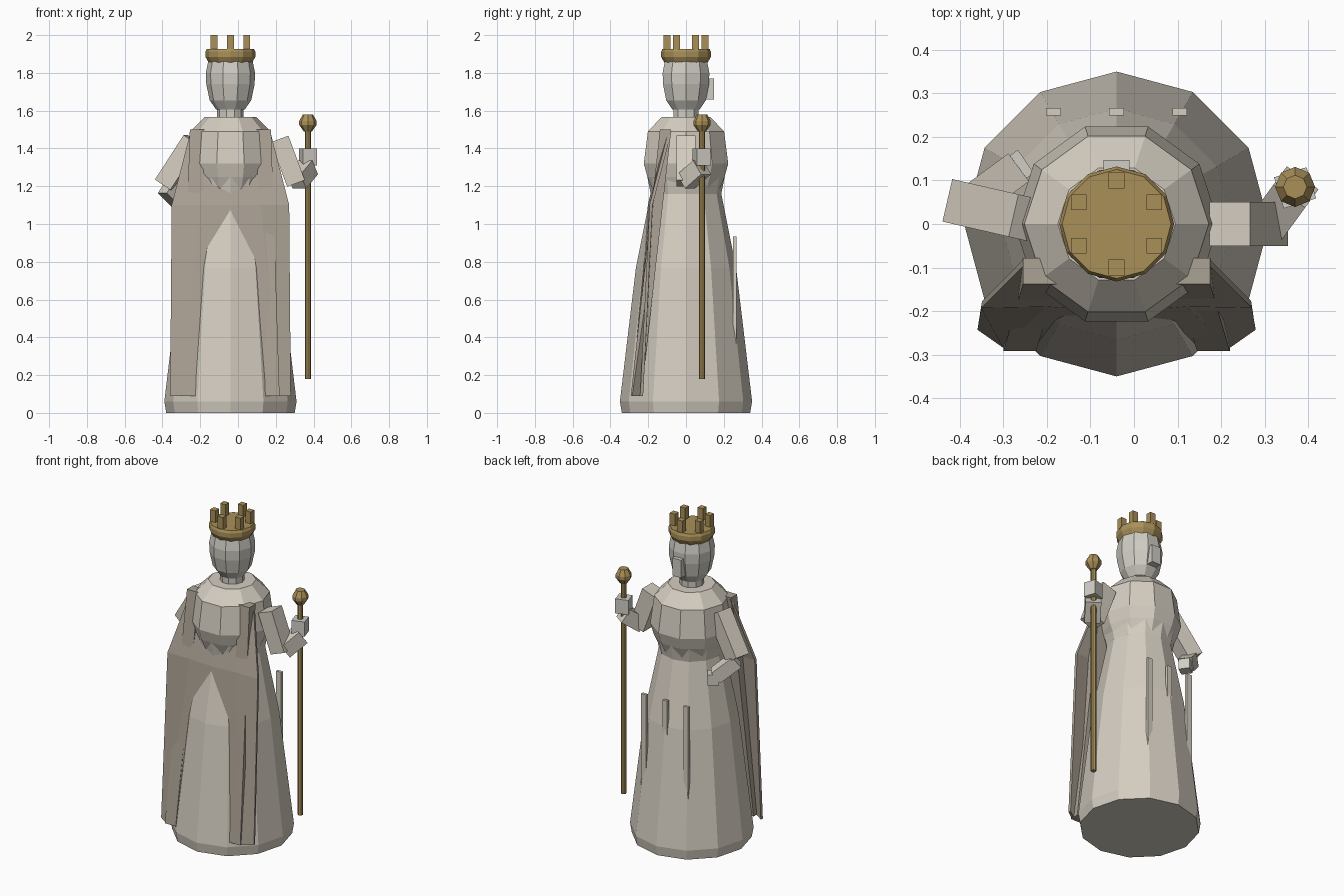
import bpy, bmesh, math
from mathutils import Vector

if "Cube" in bpy.data.objects:
    bpy.data.objects.remove(bpy.data.objects["Cube"])

CX = -0.04  # body axis


def material(name, rgb):
    m = bpy.data.materials.new(name)
    m.diffuse_color = (*rgb, 1)
    m.use_nodes = True
    m.node_tree.nodes["Principled BSDF"].inputs["Base Color"].default_value = m.diffuse_color
    return m


ROBE = material("robe stone", (0.66, 0.61, 0.53))
SKIN = material("skin stone", (0.63, 0.61, 0.55))
CAPE = material("cape stone", (0.41, 0.36, 0.30))
GOLD = material("gold", (0.40, 0.28, 0.10))


def finish(name, bm, mat):
    bmesh.ops.recalc_face_normals(bm, faces=bm.faces)
    me = bpy.data.meshes.new(name)
    bm.to_mesh(me)
    bm.free()
    me.materials.append(mat)
    ob = bpy.data.objects.new(name, me)
    bpy.context.collection.objects.link(ob)
    return ob


def lathe(name, profile, sides, mat, x=CX, y=0.0, turn=0.0):
    """Closed faceted solid from (radius, height) rings."""
    bm = bmesh.new()
    rings = []
    for r, z in profile:
        angles = [turn + 2 * math.pi * i / sides for i in range(sides)]
        rings.append([bm.verts.new((x + r * math.cos(a), y + r * math.sin(a), z)) for a in angles])
    for lo, hi in zip(rings, rings[1:]):
        for i in range(sides):
            j = (i + 1) % sides
            bm.faces.new((lo[i], lo[j], hi[j], hi[i]))
    bm.faces.new(rings[0][::-1])
    bm.faces.new(rings[-1])
    return finish(name, bm, mat)


def box(name, centre, size, mat, turn=0.0):
    bm = bmesh.new()
    bmesh.ops.create_cube(bm, size=1)
    bmesh.ops.scale(bm, vec=size, verts=bm.verts)
    ob = finish(name, bm, mat)
    ob.location = centre
    ob.rotation_euler.z = turn
    return ob


def limb(name, start, end, width, mat):
    """Square bar between two points."""
    a, b = Vector(start), Vector(end)
    ob = box(name, (a + b) / 2, (width, width, (b - a).length), mat)
    ob.rotation_euler = (b - a).to_track_quat('Z', 'Y').to_euler()
    return ob


# Gown and upper body
lathe("skirt", [(.34, 0), (.35, .06), (.265, .77), (.187, 1.16), (.205, 1.25)], 12, ROBE)
lathe("torso", [(.18, 1.17), (.215, 1.25), (.235, 1.32), (.212, 1.49), (.135, 1.567)], 10, ROBE)
for i, dx in enumerate((-.145, 0, .145)):
    box(f"skirt_trim_{i}", (CX + dx, .258, .65), (.034, .017, .57), ROBE)

# Head
lathe("neck", [(.07, 1.55), (.07, 1.63)], 10, SKIN)
lathe("head", [(.075, 1.605), (.11, 1.655), (.128, 1.74), (.13, 1.80), (.118, 1.86)], 10, SKIN)
box("nose", (CX, .125, 1.715), (.06, .045, .11), SKIN)

# Crown
lathe("crown_band", [(.115, 1.855), (.132, 1.885), (.132, 1.912), (.125, 1.927)], 12, GOLD)
for i in range(6):
    a = math.radians(30 + 60 * i)
    box(f"crown_point_{i}", (CX + .1 * math.cos(a), .1 * math.sin(a), 1.96), (.036, .036, .08), GOLD)

# Arms
limb("raised_upper_arm", (.22, 0, 1.45), (.307, 0, 1.215), .10, ROBE)
limb("raised_forearm", (.31, .0, 1.225), (.372, .085, 1.30), .09, ROBE)
box("raised_hand", (.37, .083, 1.355), (.078, .075, .09), SKIN, .3)
limb("lowered_upper_arm", (-.236, .01, 1.443), (-.388, .045, 1.208), .10, ROBE)
limb("lowered_forearm", (-.38, .045, 1.195), (-.285, .115, 1.10), .08, ROBE)
box("lowered_hand", (-.275, .125, 1.085), (.065, .065, .065), SKIN, .6)

# Sceptre
lathe("sceptre_rod", [(.016, .18), (.016, 1.50)], 8, GOLD, .37, .085)
lathe("sceptre_orb", [(.022, 1.49), (.046, 1.525), (.046, 1.545), (.027, 1.58)], 8, GOLD, .37, .085)

# Cape sheet, passing through the gown along its middle
rows = [
    (1.49, [(.21, -.085), (.14, -.10), (0, -.10)]),
    (1.10, [(.31, -.185), (.16, -.182), (0, -.194)]),
    (.09, [(.318, -.235), (.26, -.276), (0, -.276)]),
]
bm = bmesh.new()
grid = []
for z, half in rows:
    pts = [(-dx, y) for dx, y in half] + [(dx, y) for dx, y in half[-2::-1]]
    grid.append([bm.verts.new((CX + dx, y, z)) for dx, y in pts])
for top, low in zip(grid, grid[1:]):
    for i in range(len(top) - 1):
        bm.faces.new((top[i], low[i], low[i + 1], top[i + 1]))
cape = finish("cape", bm, CAPE)
mod = cape.modifiers.new("thickness", 'SOLIDIFY')
mod.thickness = .016
mod.offset = 0

# Cape borders: slanted bars from the shoulders to the hem
for side, label in ((-1, "left"), (1, "right")):
    bm = bmesh.new()
    rings = []
    for z, x0, x1, y0, y1 in ((.09, .185, .26, -.292, -.237), (1.50, .135, .215, -.138, -.078)):
        corners = ((x0, y0), (x1, y0), (x1, y1), (x0, y1))
        rings.append([bm.verts.new((CX + side * x, y, z)) for x, y in corners])
    for i in range(4):
        j = (i + 1) % 4
        bm.faces.new((rings[0][i], rings[0][j], rings[1][j], rings[1][i]))
    bm.faces.new(rings[0][::-1])
    bm.faces.new(rings[1])
    finish(f"cape_border_{label}", bm, CAPE)
